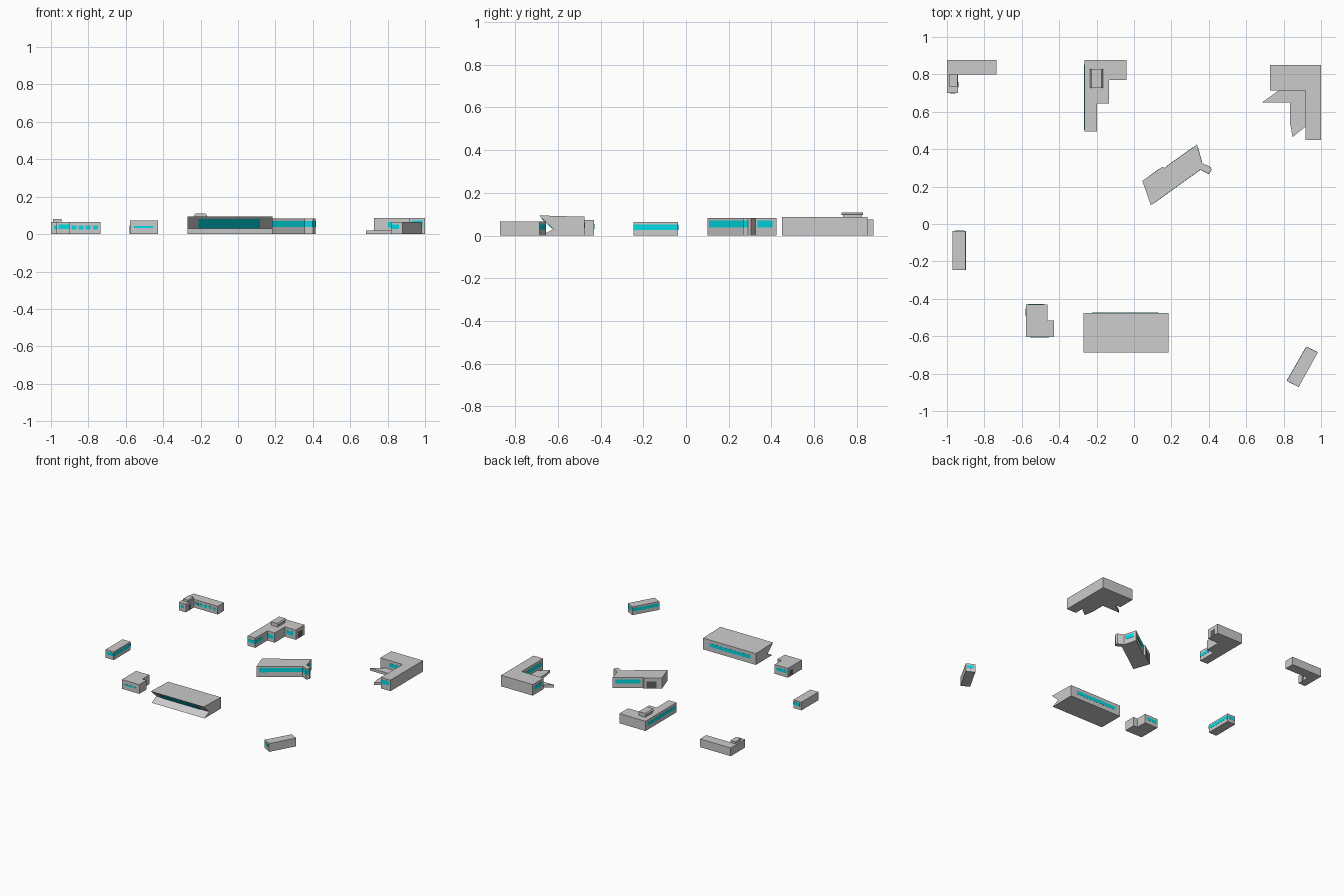
import bpy, bmesh
from mathutils import Vector

if "Cube" in bpy.data.objects:
    bpy.data.objects.remove(bpy.data.objects["Cube"])


def material(name, col):
    m = bpy.data.materials.new(name)
    m.diffuse_color = col
    m.use_nodes = True
    m.node_tree.nodes["Principled BSDF"].inputs["Base Color"].default_value = m.diffuse_color
    return m


GLASS = material("cyan_glass", (0.0, 0.72, 0.78, 1))
DARK = material("dark_door", (0.12, 0.12, 0.12, 1))


def solid(name, base, offset, mat=None):
    """Flat base polygon extruded by an offset vector."""
    bm = bmesh.new()
    f = bm.faces.new([bm.verts.new(p) for p in base])
    ext = bmesh.ops.extrude_face_region(bm, geom=[f], use_keep_orig=True)
    vs = [g for g in ext["geom"] if isinstance(g, bmesh.types.BMVert)]
    bmesh.ops.translate(bm, verts=vs, vec=Vector(offset))
    bmesh.ops.recalc_face_normals(bm, faces=bm.faces[:])
    me = bpy.data.meshes.new(name)
    bm.to_mesh(me)
    bm.free()
    if mat:
        me.materials.append(mat)
    ob = bpy.data.objects.new(name, me)
    bpy.context.collection.objects.link(ob)
    return ob


def block(name, outline, h, z=0):
    return solid(name, [(x, y, z) for x, y in outline], (0, 0, h - z))


def rect(x0, y0, x1, y1):
    return [(x0, y0), (x1, y0), (x1, y1), (x0, y1)]


def panel(name, a, b, z0, z1, t0=0.05, t1=0.95, mat=GLASS):
    """Thin upright panel on the wall a-b, covering t0..t1 of its length."""
    a, b = Vector((*a, 0)), Vector((*b, 0))
    d = (b - a).normalized()
    n = Vector((d.y, -d.x, 0)) * 0.001
    p, q = a.lerp(b, t0) - n, a.lerp(b, t1) - n
    lo, hi = Vector((0, 0, z0)), Vector((0, 0, z1))
    solid(name, [p + lo, q + lo, q + hi, p + hi], n * 2, mat)


def panels(name, outline, specs):
    """Panels by wall index: (wall, z0, z1, t0, t1, material)."""
    for i, z0, z1, t0, t1, m in specs:
        panel(name, outline[i], outline[(i + 1) % len(outline)], z0, z1, t0, t1, m)


# Corner building with small windows (back left)
A = [(-1, .70), (-.94, .70), (-.94, .80), (-.735, .80), (-.735, .877), (-1, .877)]
block("corner_building", A, .064)
block("corner_roof_box", rect(-.988, .735, -.945, .803), .08, .064)
panels("corner_window", A, [(0, .027, .045, .25, .75, GLASS), (1, .005, .045, .3, .6, DARK)])
for i in range(5):
    panel("row_window", (-.93 + i * .0385, .80), (-.903 + i * .0385, .80), .025, .045, 0, 1)

# Stepped building (back middle)
B = [(-.265, .495), (-.198, .495), (-.198, .645), (-.135, .645), (-.135, .77),
     (-.04, .77), (-.04, .877), (-.265, .877)]
block("stepped_building", B, .076)
panels("stepped_window", B, [
    (0, .03, .055, .02, .98, GLASS), (1, .03, .055, .02, .6, GLASS),
    (2, .025, .055, .1, .75, GLASS), (4, .025, .055, .15, .75, GLASS),
    (5, .003, .05, .25, .75, DARK), (7, .03, .055, .06, .98, GLASS)])
block("stepped_roof_box", rect(-.227, .735, -.173, .825), .095, .076)
cap = [(-.235, .095), (-.165, .095), (-.165, .1), (-.173, .109), (-.227, .109), (-.235, .1)]
solid("stepped_roof_cap", [(x, .728, z) for x, z in cap], (0, .102, 0))

# Large angled building with low terrace (back right)
C = [(.917, .45), (1, .45), (1, .85), (.727, .85), (.727, .715), (.917, .715)]
block("angled_building", C, .086)
block("pointed_terrace", [(.685, .65), (.835, .65), (.835, .535), (.848, .465),
                          (.917, .52), (.917, .715), (.775, .715)], .02)
panels("angled_window", C, [(0, .04, .072, .15, .85, GLASS), (3, .035, .065, .15, .85, GLASS),
                            (4, .035, .065, .4, .95, GLASS), (5, .035, .065, .05, .95, GLASS)])

# Slanted hall (centre)
F = [(.09, .10), (.355, .29), (.40, .268), (.415, .29), (.41, .305), (.365, .325),
     (.337, .425), (.162, .30), (.15, .305), (.045, .23)]
block("slanted_hall", F, .083)
panels("hall_window", F, [
    (0, .038, .07, .05, 1, GLASS), (1, .038, .07, 0, 1, GLASS), (2, .038, .07, 0, 1, GLASS),
    (5, .038, .07, .1, .8, GLASS), (6, .038, .068, .1, .92, GLASS), (8, .003, .055, .15, .7, DARK)])

# Long hall with a V-shaped front (front middle)
prof = [(-.475, 0), (-.677, 0), (-.62, .03), (-.678, .085), (-.687, .094), (-.475, .088)]
solid("long_hall", [(-.27, y, z) for y, z in prof], (.455, 0, 0))
glass = [(-.624, .033), (-.676, .082), (-.678, .08), (-.626, .031)]
solid("long_hall_front_glass", [(-.21, y, z) for y, z in glass], (.327, 0, 0), GLASS)
panel("long_hall_back_window", (.185, -.475), (-.27, -.475), .035, .062, .12, .9)

# Narrow building (left)
E = rect(-.97, -.246, -.90, -.037)
block("narrow_building", E, .064)
panels("narrow_window", E, [(0, .028, .052, .15, .95, GLASS), (1, .027, .052, 0, 1, GLASS),
                            (2, .027, .052, .1, .8, GLASS)])

# Notched building (front left)
H = [(-.578, -.605), (-.428, -.605), (-.428, -.515), (-.463, -.515), (-.463, -.43), (-.578, -.43)]
block("notched_building", H, .072)
panels("notched_window", H, [(0, .032, .044, .15, .82, GLASS), (4, .03, .055, .15, .9, GLASS),
                             (5, .003, .045, .12, .35, DARK)])

# Small rotated building (front right)
D = [(.817, -.838), (.88, -.872), (.983, -.687), (.922, -.655)]
block("rotated_building", D, .065)
panels("rotated_window", D, [(0, .028, .052, .05, .7, GLASS), (2, .028, .052, .1, .85, GLASS),
                             (3, .028, .052, .02, .98, GLASS)])
